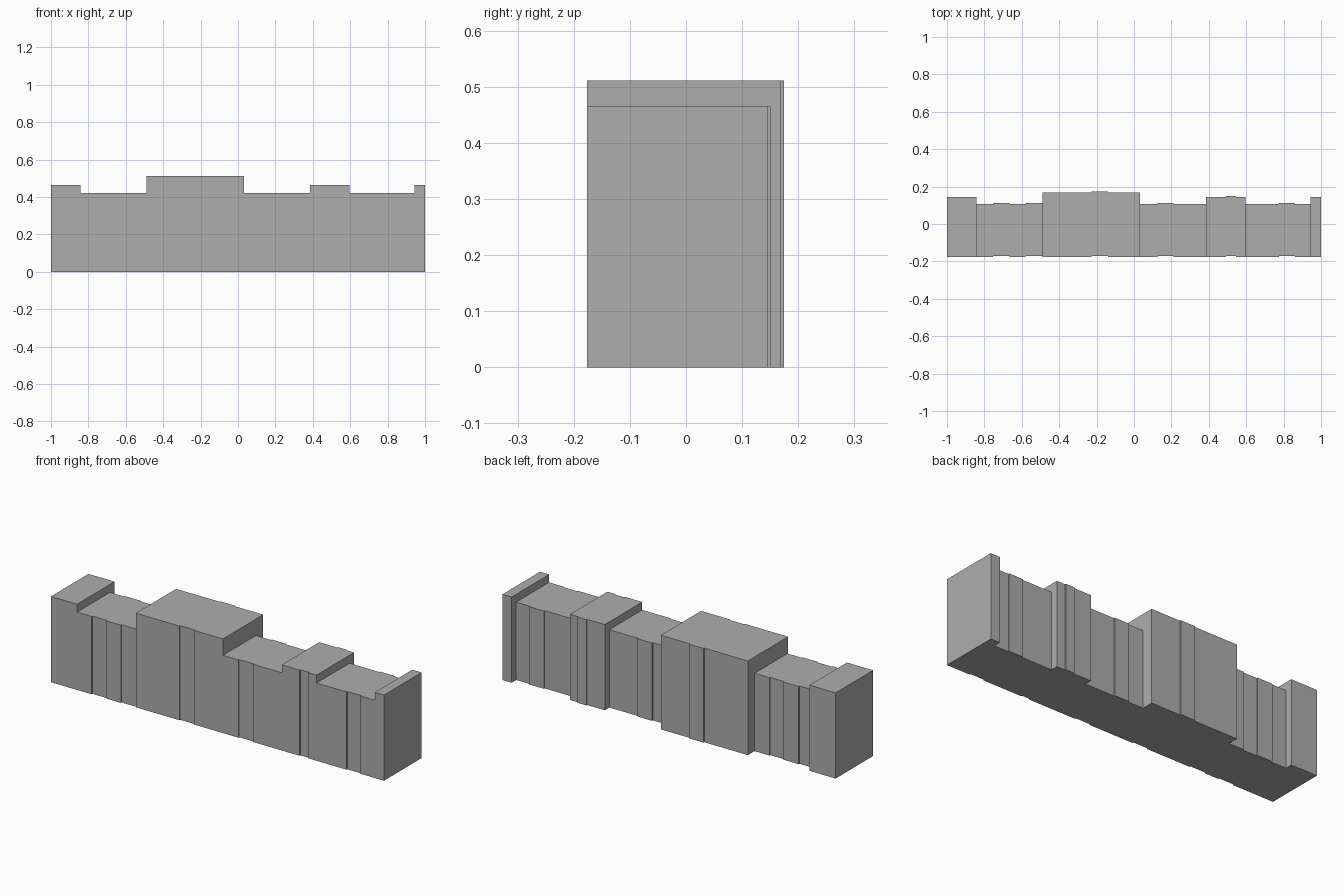
import bpy
import bmesh

cube = bpy.data.objects.get("Cube")
if cube:
    bpy.data.objects.remove(cube, do_unlink=True)

grey = bpy.data.materials.new("plain_grey")
grey.use_nodes = True
colour = (0.42, 0.42, 0.42, 1)
grey.diffuse_color = colour
grey.node_tree.nodes["Principled BSDF"].inputs["Base Color"].default_value = colour

FRONT = -0.176
SHIFT = 0.006  # depth by which alternate bays sit back


def terrace(name, edges, back, height, first_shifted=False):
    """Extrude a stepped plan: bays between edges alternate in depth."""
    front_line, back_line = [], []
    for i, (x0, x1) in enumerate(zip(edges, edges[1:])):
        dy = SHIFT if (i % 2 == 1) != first_shifted else 0
        front_line += [(x0, FRONT + dy), (x1, FRONT + dy)]
        back_line += [(x0, back + dy), (x1, back + dy)]
    bm = bmesh.new()
    plan = [bm.verts.new((x, y, 0)) for x, y in front_line + back_line[::-1]]
    base = bm.faces.new(plan)
    top = bmesh.ops.extrude_face_region(bm, geom=[base], use_keep_orig=True)
    verts = [v for v in top["geom"] if isinstance(v, bmesh.types.BMVert)]
    bmesh.ops.translate(bm, verts=verts, vec=(0, 0, height))
    bmesh.ops.recalc_face_normals(bm, faces=bm.faces)
    mesh = bpy.data.meshes.new(name)
    bm.to_mesh(mesh)
    bm.free()
    mesh.materials.append(grey)
    obj = bpy.data.objects.new(name, mesh)
    bpy.context.collection.objects.link(obj)


LOW, MID, TALL = 0.422, 0.465, 0.511
NARROW, MEDIUM, DEEP = 0.106, 0.145, 0.169

# End blocks
terrace("right_end_block", [-1, -0.843], MEDIUM, MID)
terrace("left_end_block", [0.945, 1], MEDIUM, MID)

# Low linking ranges
terrace("right_low_range", [-0.843, -0.755, -0.665, -0.58, -0.49], NARROW, LOW)
terrace("centre_low_range", [0.033, 0.125, 0.212, 0.386], NARROW, LOW)
terrace("left_low_range", [0.595, 0.775, 0.86, 0.945], NARROW, LOW)

# Raised blocks
terrace("tall_main_block", [-0.49, -0.228, -0.14, 0.033], DEEP, TALL)
terrace("left_raised_block", [0.386, 0.493, 0.545, 0.595], MEDIUM, MID)
